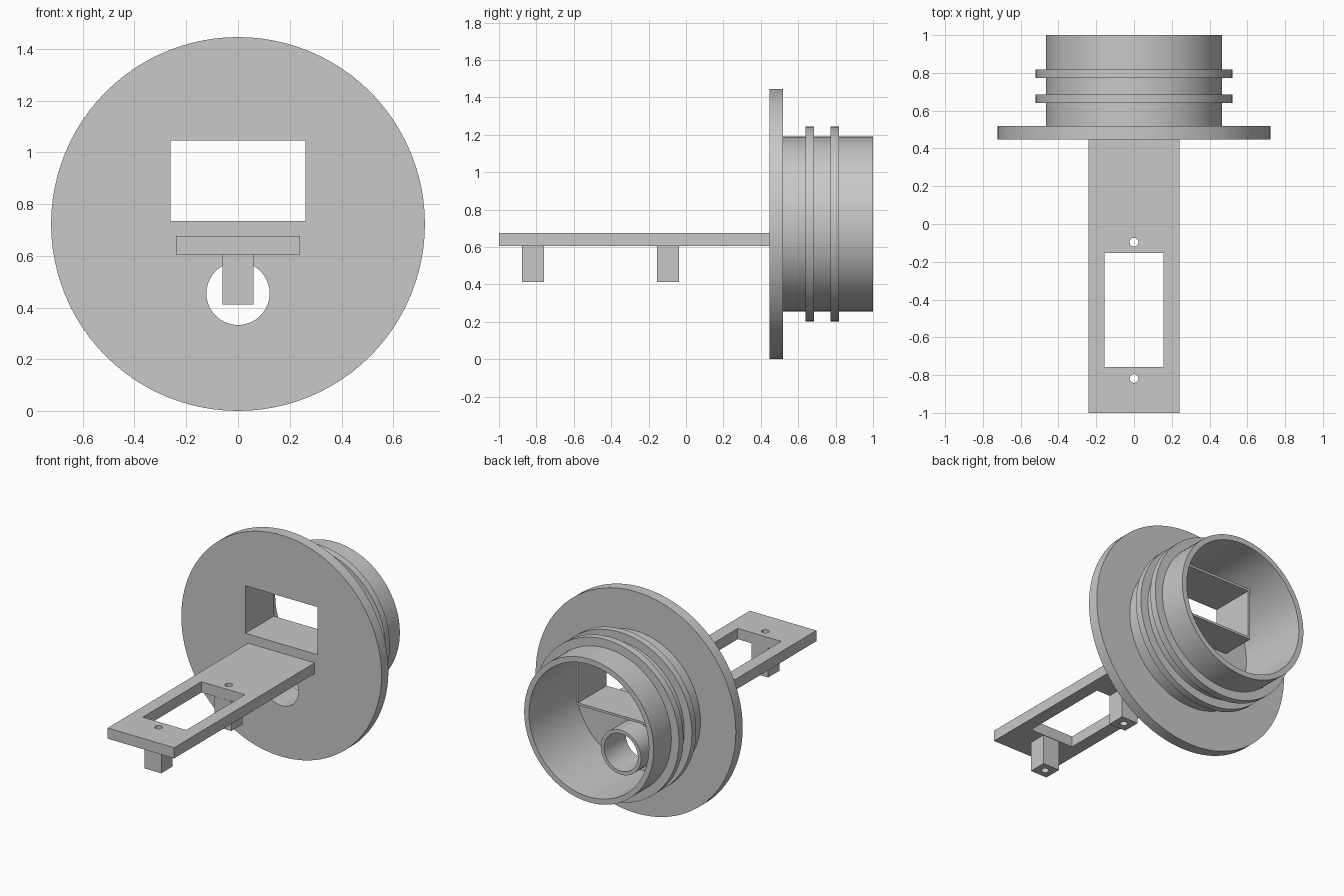
import bpy, bmesh, math
from mathutils import Matrix

cube = bpy.data.objects.get("Cube")
if cube:
    bpy.data.objects.remove(cube, do_unlink=True)

grey = bpy.data.materials.new("plain grey")
grey.use_nodes = True
COLOUR = (0.58, 0.58, 0.58, 1)
grey.diffuse_color = COLOUR
grey.node_tree.nodes["Principled BSDF"].inputs["Base Color"].default_value = COLOUR

AXIS_Z = 0.723      # height of the main axis
PIPE_Z = 0.455      # height of the small pipe axis
FLANGE_FRONT, FLANGE_BACK = 0.447, 0.518
DUCT_END, PIPE_END = 0.74, 0.67


def make(name, bm):
    bmesh.ops.recalc_face_normals(bm, faces=bm.faces)
    mesh = bpy.data.meshes.new(name)
    bm.to_mesh(mesh)
    bm.free()
    mesh.materials.append(grey)
    obj = bpy.data.objects.new(name, mesh)
    bpy.context.collection.objects.link(obj)
    return obj


def box(name, x, y, z):
    """Box from (low, high) ranges."""
    bm = bmesh.new()
    bmesh.ops.create_cube(bm, size=1)
    for v in bm.verts:
        for i, (lo, hi) in enumerate((x, y, z)):
            v.co[i] = hi if v.co[i] > 0 else lo
    return make(name, bm)


def rod(name, radius, ends, centre, axis="Y", segments=96):
    """Solid cylinder along Y or Z; centre holds the other two coordinates."""
    bm = bmesh.new()
    bmesh.ops.create_cone(bm, cap_ends=True, segments=segments, radius1=radius,
                          radius2=radius, depth=ends[1] - ends[0])
    mid = sum(ends) / 2
    if axis == "Y":
        bm.transform(Matrix.Translation((centre[0], mid, centre[1]))
                     @ Matrix.Rotation(math.pi / 2, 4, "X"))
    else:
        bm.transform(Matrix.Translation((centre[0], centre[1], mid)))
    return make(name, bm)


def lathe(name, profile, height, segments=96):
    """Revolve a closed (radius, y) profile about a Y axis at the given height."""
    bm = bmesh.new()
    rings = []
    for k in range(segments):
        a = math.tau * k / segments
        rings.append([bm.verts.new((r * math.sin(a), y, height + r * math.cos(a)))
                      for r, y in profile])
    n = len(profile)
    for k in range(segments):
        a, b = rings[k], rings[(k + 1) % segments]
        for i in range(n):
            j = (i + 1) % n
            bm.faces.new((a[i], a[j], b[j], b[i]))
    return make(name, bm)


def cut(obj, *cutters):
    """Subtract the cutters, then delete them."""
    bpy.context.view_layer.objects.active = obj
    for c in cutters:
        c.hide_render = True
        mod = obj.modifiers.new("cut", "BOOLEAN")
        mod.operation, mod.solver, mod.object = "DIFFERENCE", "EXACT", c
        bpy.ops.object.modifier_apply(modifier=mod.name)
        bpy.data.objects.remove(c, do_unlink=True)


def smooth(obj):
    bpy.ops.object.select_all(action="DESELECT")
    obj.select_set(True)
    bpy.context.view_layer.objects.active = obj
    bpy.ops.object.shade_smooth_by_angle(angle=math.radians(30))


def window_cutter():
    return box("window_cutter", (-0.26, 0.26), (0.3, 0.9), (0.735, 1.045))


# Flange with window and pipe hole
flange = rod("flange", 0.722, (FLANGE_FRONT, FLANGE_BACK), (0, AXIS_Z))
cut(flange, window_cutter(),
    rod("pipe_cutter", 0.122, (0.3, 0.9), (0, PIPE_Z), segments=64))

# Hollow barrel with two raised ribs
OUTER, INNER, RIB = 0.467, 0.432, 0.522
profile = [(INNER, FLANGE_BACK), (OUTER, FLANGE_BACK)]
for lo, hi in ((0.64, 0.685), (0.772, 0.818)):
    profile += [(OUTER, lo), (RIB, lo), (RIB, hi), (OUTER, hi)]
profile += [(OUTER, 1), (INNER, 1)]
barrel = lathe("barrel", profile, AXIS_Z)

# Rectangular duct behind the window
duct = box("duct", (-0.275, 0.275), (FLANGE_BACK, DUCT_END), (0.72, 1.06))
cut(duct, window_cutter())

# Small pipe behind the round hole
pipe = lathe("pipe", [(0.122, FLANGE_BACK), (0.145, FLANGE_BACK),
                      (0.145, PIPE_END), (0.122, PIPE_END)], PIPE_Z, 64)

# Mounting plate with rectangular opening, and drilled posts under it
plate = box("mounting_plate", (-0.24, 0.24), (-1, FLANGE_FRONT), (0.606, 0.676))
cut(plate, box("opening_cutter", (-0.157, 0.157), (-0.757, -0.153), (0.5, 0.8)))
posts = []
for name, y in (("front_post", -0.818), ("rear_post", -0.096)):
    post = box(name, (-0.06, 0.06), (y - 0.058, y + 0.058), (0.413, 0.606))
    for part in (plate, post):
        cut(part, rod("screw_cutter", 0.023, (0.3, 0.8), (0, y), "Z", 32))
    posts.append(post)

for obj in (flange, barrel, duct, pipe, plate, *posts):
    smooth(obj)
